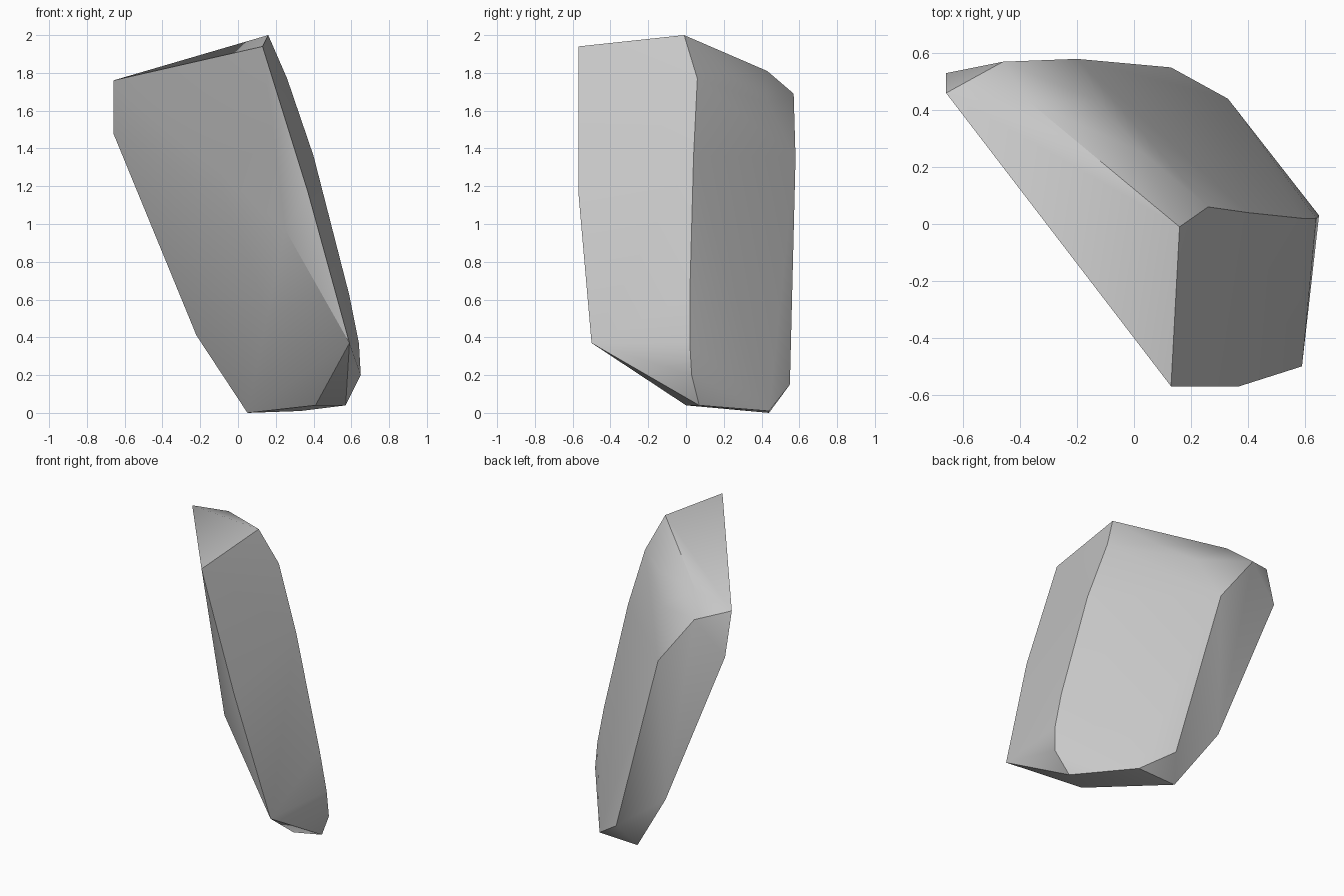
import bpy
import bmesh
import math
from mathutils import Vector

default_cube = bpy.data.objects.get("Cube")
if default_cube:
    bpy.data.objects.remove(default_cube, do_unlink=True)


def flat_material(name, colour):
    material = bpy.data.materials.new(name)
    material.use_nodes = True
    material.diffuse_color = colour
    shader = material.node_tree.nodes["Principled BSDF"]
    shader.inputs["Base Color"].default_value = colour
    shader.inputs["Roughness"].default_value = 0.9
    return material


def convex_stone(name, outlines, material):
    """Wrap a faceted shell around the corner outlines (in hundredths)."""
    bm = bmesh.new()
    for outline in outlines:
        for corner in outline:
            bm.verts.new(Vector(corner) / 100)
    hull = bmesh.ops.convex_hull(bm, input=bm.verts[:])
    loose = {item for key in ("geom_interior", "geom_unused") for item in hull[key]
             if isinstance(item, bmesh.types.BMVert) and item.is_valid}
    bmesh.ops.delete(bm, geom=list(loose), context="VERTS")
    bmesh.ops.recalc_face_normals(bm, faces=bm.faces[:])

    mesh = bpy.data.meshes.new(name)
    bm.to_mesh(mesh)
    bm.free()
    mesh.materials.append(material)
    stone = bpy.data.objects.new(name, mesh)
    bpy.context.scene.collection.objects.link(stone)
    return stone


# Sloping crown, from the front tip round to the left side
crown = [(13, -57, 194), (16, -1, 200), (26, 6, 177), (3, 25, 177),
         (-12, 43, 164), (-37, 43, 181), (-46, 57, 169), (-66, 46, 176)]

# Broad front face and its leaning edge
front_edge = [(37, -57, 117), (25, -50, 97), (59, -50, 37)]

# Long ridge down the side
side_ridge = [(40, 4, 136), (59, 2, 62), (64, 2, 37), (65, 3, 20)]

# Back slab
back_slab = [(-66, 53, 148), (-20, 58, 135), (-22, 53, 41), (13, 55, 15)]

# Chipped foot
foot = [(5, 44, 0), (33, 44, 1), (57, 7, 4), (41, 0, 4)]

stone_grey = flat_material("stone grey", (0.58, 0.58, 0.58, 1))
rock = convex_stone("rock", [crown, front_edge, side_ridge, back_slab, foot], stone_grey)

# Crisp breaks between the large facets, soft shading inside them
bpy.ops.object.select_all(action="DESELECT")
rock.select_set(True)
bpy.context.view_layer.objects.active = rock
bpy.ops.object.shade_smooth_by_angle(angle=math.radians(35))
